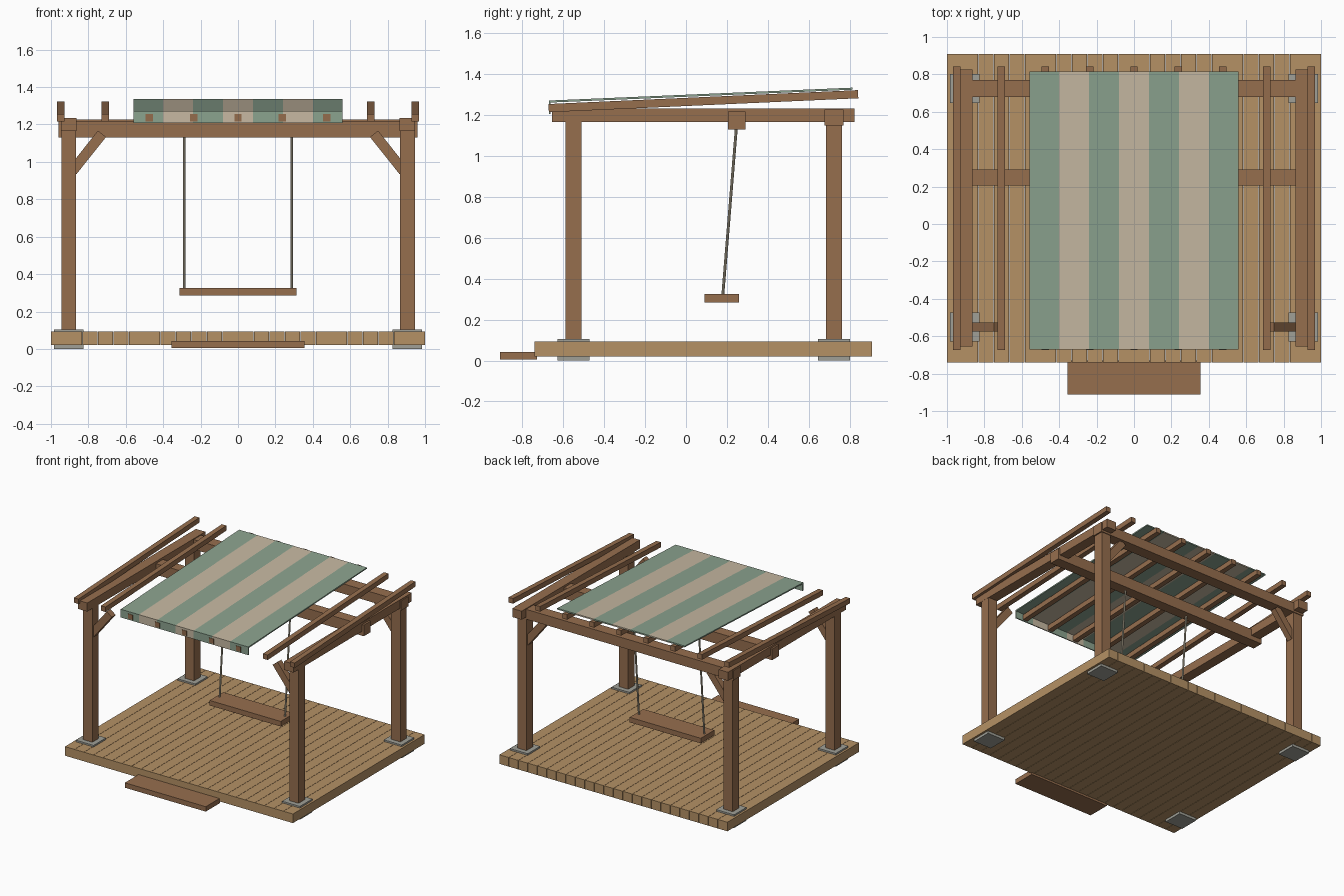
import bpy, bmesh
from mathutils import Matrix, Vector

cube = bpy.data.objects.get("Cube")
if cube:
    bpy.data.objects.remove(cube, do_unlink=True)


def material(name, color):
    m = bpy.data.materials.new(name)
    m.use_nodes = True
    m.diffuse_color = (*color, 1)
    m.node_tree.nodes["Principled BSDF"].inputs["Base Color"].default_value = (*color, 1)
    return m


TIMBER = material("brown timber", (0.305, 0.156, 0.076))
DECKING = material("light decking", (0.46, 0.283, 0.13))
GREEN = material("green canvas", (0.26, 0.366, 0.275))
CREAM = material("cream canvas", (0.571, 0.485, 0.362))
STONE = material("grey footing", (0.35, 0.35, 0.31))
ROPE = material("pale rope", (0.52, 0.46, 0.34))


def finish(bm, name, *mats):
    mesh = bpy.data.meshes.new(name)
    bm.to_mesh(mesh)
    bm.free()
    for m in mats:
        mesh.materials.append(m)
    obj = bpy.data.objects.new(name, mesh)
    bpy.context.scene.collection.objects.link(obj)
    return obj


def add_box(bm, x, y, z, index=0):
    """Box from (min, max) pairs on each axis."""
    lo, hi = Vector((x[0], y[0], z[0])), Vector((x[1], y[1], z[1]))
    mat = Matrix.Translation((lo + hi) / 2) @ Matrix.Diagonal((*(hi - lo), 1))
    verts = bmesh.ops.create_cube(bm, size=1, matrix=mat)["verts"]
    for f in {f for v in verts for f in v.link_faces}:
        f.material_index = index


def box(name, x, y, z, mat):
    bm = bmesh.new()
    add_box(bm, x, y, z)
    return finish(bm, name, mat)


def add_bar(bm, p0, p1, side, width, depth, index=0):
    """Square-cut bar from p0 to p1; width runs along the side axis."""
    p0, p1, side = Vector(p0), Vector(p1), Vector(side)
    along = p1 - p0
    up = along.normalized().cross(side)
    mat = Matrix((side * width, along, up * depth)).transposed().to_4x4()
    mat.translation = (p0 + p1) / 2
    verts = bmesh.ops.create_cube(bm, size=1, matrix=mat)["verts"]
    for f in {f for v in verts for f in v.link_faces}:
        f.material_index = index
    bmesh.ops.recalc_face_normals(bm, faces=bm.faces[:])


def bar(name, p0, p1, side, width, depth, mat):
    bm = bmesh.new()
    add_bar(bm, p0, p1, side, width, depth)
    return finish(bm, name, mat)


# Deck of planks running front to back, and the front step
planks = 24
pitch = 2 / planks
bm = bmesh.new()
for i in range(planks):
    x = -1 + i * pitch
    add_box(bm, (x + 0.001 * (i > 0), x + pitch - 0.001 * (i < planks - 1)),
            (-0.74, 0.91), (0.02, 0.092))
finish(bm, "deck_planks", DECKING)
box("front_step", (-0.355, 0.355), (-0.911, -0.73), (0.004, 0.043), TIMBER)

# Footings, posts and knee braces
FRONT, BACK = -0.55, 0.724
for sx, side in ((1, "left"), (-1, "right")):
    cx = sx * 0.905
    for y, end in ((FRONT, "front"), (BACK, "back")):
        tag = f"{end}_{side}"
        box("footing_" + tag, (cx - 0.078, cx + 0.078), (y - 0.078, y + 0.078),
            (0, 0.105), STONE)
        box("post_" + tag, (cx - 0.04, cx + 0.04), (y - 0.04, y + 0.04),
            (0.1, 1.18), TIMBER)
        bar("brace_" + tag, (sx * 0.885, y, 0.952), (sx * 0.727, y, 1.15),
            (0, 1, 0), 0.048, 0.055, TIMBER)
    # Side beam on top of the posts
    box("side_beam_" + side, (cx - 0.041, cx + 0.041), (-0.655, 0.825),
        (1.166, 1.234), TIMBER)

# Cross beams
box("back_beam", (-0.955, 0.955), (BACK - 0.046, BACK + 0.046), (1.15, 1.228), TIMBER)
box("swing_beam", (-0.96, 0.96), (0.205, 0.292), (1.13, 1.218), TIMBER)

# Sloping rafters, open at the sides and under the canopy
for i, x in enumerate((-0.948, -0.711, -0.474, -0.237, 0, 0.237, 0.474, 0.711, 0.948)):
    bar(f"rafter_{i + 1}", (x, -0.672, 1.235), (x, 0.842, 1.303),
        (1, 0, 0), 0.04, 0.04, TIMBER)

# Striped canopy with a hanging front valance
bm = bmesh.new()
stripe = 0.16
for i in range(7):
    x = (i - 3) * stripe
    add_bar(bm, (x, -0.67, 1.267), (x, 0.815, 1.33), (1, 0, 0), stripe, 0.01, i % 2)
    add_box(bm, (x - stripe / 2, x + stripe / 2), (-0.67, -0.662), (1.207, 1.27), i % 2)
finish(bm, "striped_canopy", GREEN, CREAM)

# Swing seat on two ropes
box("swing_seat", (-0.312, 0.312), (0.09, 0.26), (0.285, 0.325), TIMBER)
for sx, side in ((1, "left"), (-1, "right")):
    top, low = Vector((sx * 0.287, 0.248, 1.16)), Vector((sx * 0.287, 0.18, 0.32))
    axis = top - low
    mat = Matrix.Translation((top + low) / 2) @ axis.to_track_quat("Z", "Y").to_matrix().to_4x4()
    bm = bmesh.new()
    bmesh.ops.create_cone(bm, cap_ends=True, segments=8, radius1=0.007, radius2=0.007,
                          depth=axis.length, matrix=mat)
    finish(bm, "swing_rope_" + side, ROPE)
